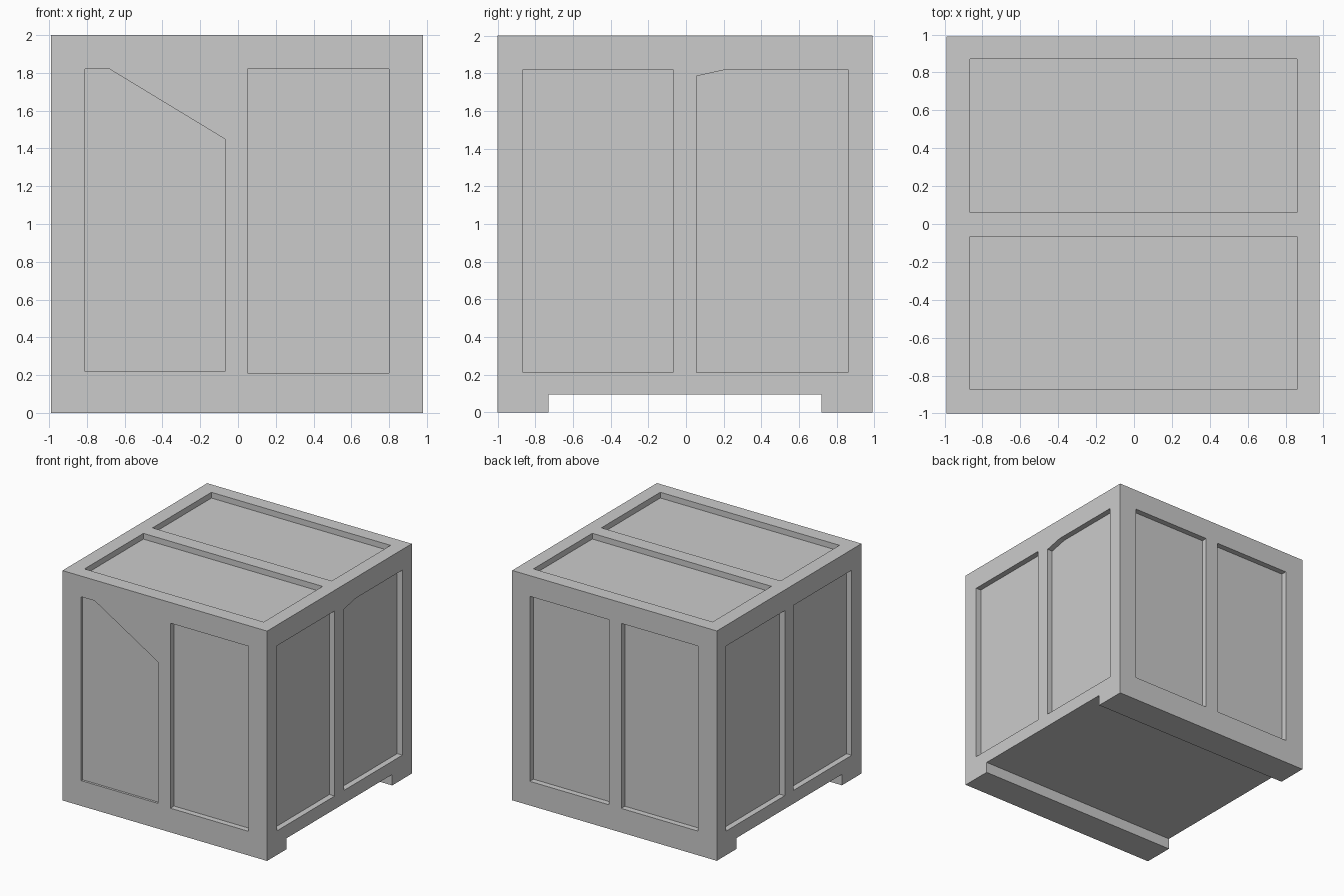
import bpy, bmesh
from mathutils import Vector

if "Cube" in bpy.data.objects:
    bpy.data.objects.remove(bpy.data.objects["Cube"])

grey = bpy.data.materials.new("crate_grey")
grey.diffuse_color = (0.6, 0.6, 0.6, 1)
grey.use_nodes = True
grey.node_tree.nodes["Principled BSDF"].inputs["Base Color"].default_value = grey.diffuse_color


def prism(bm, points, direction):
    """Extrude a planar outline along a vector into a closed solid."""
    vs = [bm.verts.new(p) for p in points]
    base = bm.faces.new(vs)
    new = bmesh.ops.extrude_face_region(bm, geom=[base], use_keep_orig=True)
    verts = [g for g in new["geom"] if isinstance(g, bmesh.types.BMVert)]
    bmesh.ops.translate(bm, vec=Vector(direction), verts=verts)


def finish(name, bm):
    bmesh.ops.recalc_face_normals(bm, faces=bm.faces)
    mesh = bpy.data.meshes.new(name)
    bm.to_mesh(mesh)
    bm.free()
    mesh.materials.append(grey)
    obj = bpy.data.objects.new(name, mesh)
    bpy.context.collection.objects.link(obj)
    return obj


X0, X1, Y0, Y1 = -0.99, 0.98, -1.0, 0.99
DEPTH, OUT = 0.05, 0.05

# Crate body with two skids below, extruded from its side outline
outline = [(Y0, 0), (-0.73, 0), (-0.73, 0.095), (0.72, 0.095),
           (0.72, 0), (Y1, 0), (Y1, 2), (Y0, 2)]
bm = bmesh.new()
prism(bm, [(X0, y, z) for y, z in outline], (X1 - X0, 0, 0))
crate = finish("crate_body", bm)

# Recessed panels, as outlines on each wall
cut = bmesh.new()


def rect(a, b, c, d):
    return [(a, c), (b, c), (b, d), (a, d)]


def recess(axis, level, sign, pts, depth=DEPTH):
    """Add a cutter reaching from outside a wall to the recess floor."""
    def place(p):
        v = list(p)
        v.insert(axis, level + sign * OUT)
        return v
    direction = [0, 0, 0]
    direction[axis] = -sign * (depth + OUT)
    prism(cut, [place(p) for p in pts], direction)


# Front: one clipped shallow panel, one plain panel
recess(1, Y0, -1, [(-0.81, 0.22), (-0.07, 0.22), (-0.07, 1.45),
                   (-0.68, 1.82), (-0.81, 1.82)], 0.02)
recess(1, Y0, -1, rect(0.05, 0.8, 0.21, 1.82))
# Back
recess(1, Y1, 1, rect(-0.81, -0.07, 0.21, 1.82))
recess(1, Y1, 1, rect(0.05, 0.81, 0.21, 1.82))
# Right: the rear panel has a small clipped corner
recess(0, X1, 1, rect(-0.865, -0.07, 0.21, 1.82))
recess(0, X1, 1, [(0.055, 0.21), (0.86, 0.21), (0.86, 1.82),
                  (0.21, 1.82), (0.055, 1.785)])
# Left
recess(0, X0, -1, rect(-0.865, -0.065, 0.21, 1.82))
recess(0, X0, -1, rect(0.055, 0.865, 0.21, 1.82))
# Top
recess(2, 2, 1, rect(-0.865, 0.86, 0.06, 0.87))
recess(2, 2, 1, rect(-0.865, 0.86, -0.875, -0.065))

cutter = finish("panel_cutter", cut)
cutter.hide_render = True
cutter.hide_set(True)

mod = crate.modifiers.new("panels", 'BOOLEAN')
mod.operation = 'DIFFERENCE'
mod.solver = 'EXACT'
mod.object = cutter
